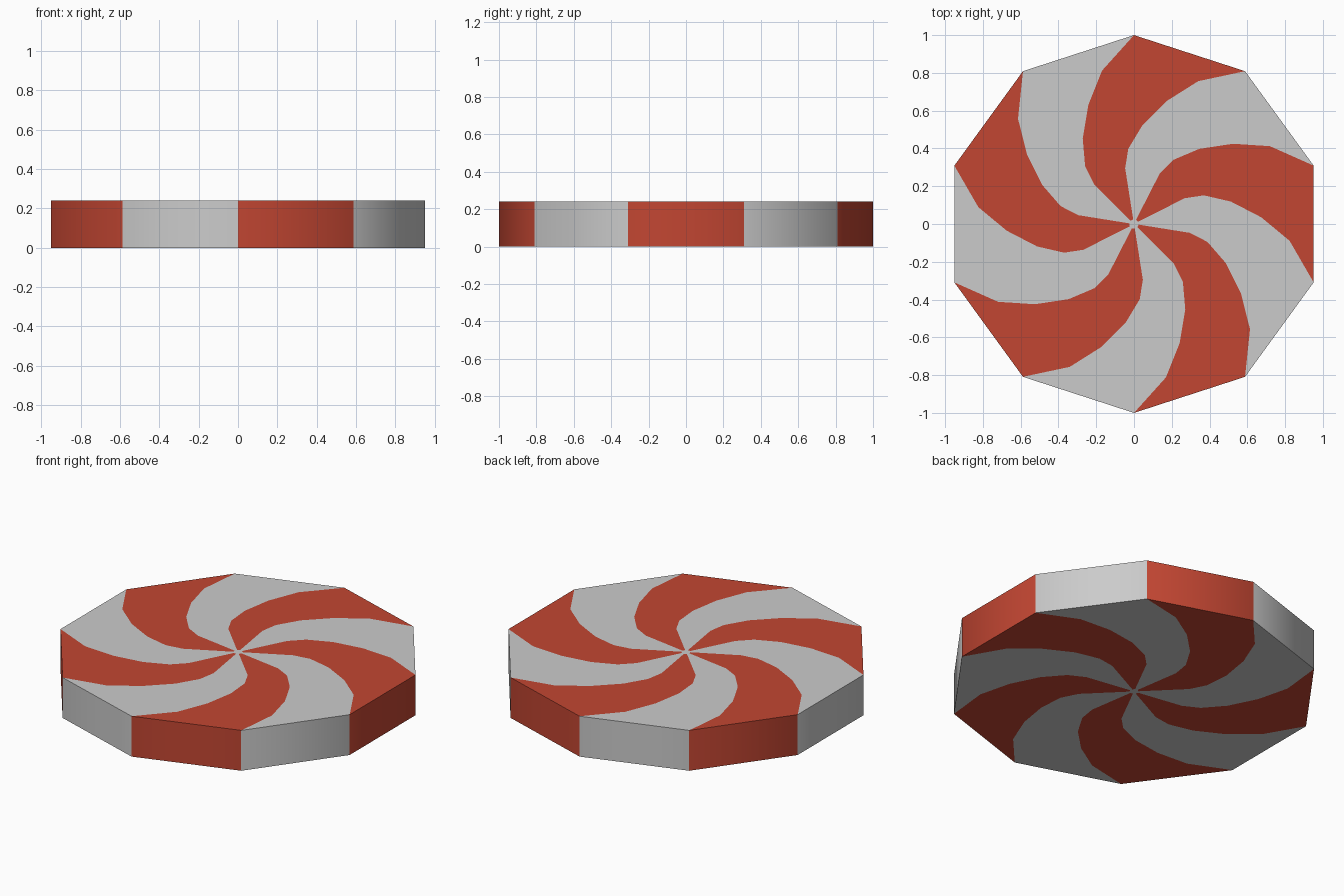
import bpy, bmesh, math

if "Cube" in bpy.data.objects:
    bpy.data.objects.remove(bpy.data.objects["Cube"])

SIDES, HEIGHT = 10, 0.24
# swirl line: (radius, twist in degrees) from the rim corner to the hub
SWIRL = [(1.0, 0), (0.829, 11.8), (0.675, 21), (0.527, 31),
         (0.40, 40.3), (0.30, 45), (0.025, 46)]


def material(name, rgb):
    m = bpy.data.materials.new(name)
    m.diffuse_color = (*rgb, 1)
    m.use_nodes = True
    m.node_tree.nodes["Principled BSDF"].inputs["Base Color"].default_value = m.diffuse_color
    return m


bm = bmesh.new()


def ring(radius, twist, z):
    pts = [math.radians(90 - 36 * i + twist) for i in range(SIDES)]
    return [bm.verts.new((radius * math.cos(a), radius * math.sin(a), z)) for a in pts]


# swirled top and bottom: alternate red and grey blades around a small grey hub
rims = []
for z in (0, HEIGHT):
    rings = [ring(r, t, z) for r, t in SWIRL]
    rims.append(rings[0])
    for a, b in zip(rings, rings[1:]):
        for i in range(SIDES):
            j = (i + 1) % SIDES
            f = bm.faces.new((a[i], a[j], b[j], b[i]))
            f.material_index = 1 - i % 2
    bm.faces.new(rings[-1])

# side walls continue the blade colours
low, high = rims
for i in range(SIDES):
    j = (i + 1) % SIDES
    f = bm.faces.new((low[i], low[j], high[j], high[i]))
    f.material_index = 1 - i % 2
bmesh.ops.recalc_face_normals(bm, faces=bm.faces[:])

mesh = bpy.data.meshes.new("swirl_disc")
bm.to_mesh(mesh)
bm.free()
mesh.materials.append(material("light grey", (0.60, 0.60, 0.60)))
mesh.materials.append(material("red", (0.54, 0.061, 0.032)))
disc = bpy.data.objects.new("swirl_disc", mesh)
bpy.context.collection.objects.link(disc)

# smooth round the rim, sharp at the flat faces
bpy.context.view_layer.objects.active = disc
disc.select_set(True)
bpy.ops.object.shade_smooth_by_angle(angle=math.radians(40))
